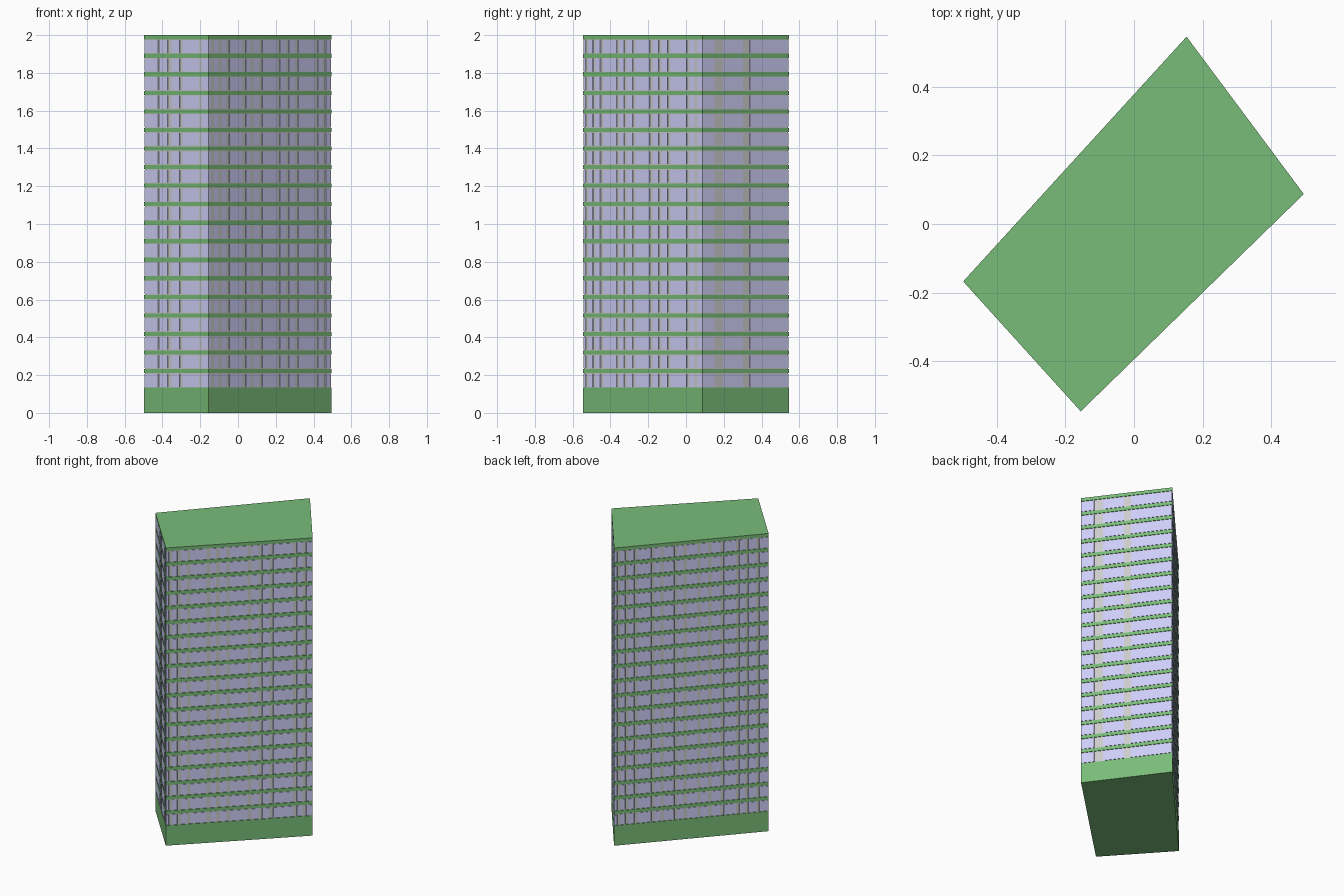
import bpy, bmesh
from mathutils import Vector

if "Cube" in bpy.data.objects:
    bpy.data.objects.remove(bpy.data.objects["Cube"])

FLOORS, PITCH, BASE, SLAB = 19, 0.0982, 0.135, 0.022
FIRST_TOP = 2.0 - (FLOORS - 1) * PITCH
# plan corners: west, south, east, north
PLAN = [Vector(p) for p in ((-0.497, -0.167), (-0.155, -0.545), (0.494, 0.087), (0.153, 0.545))]


def material(name, rgb):
    m = bpy.data.materials.new(name)
    m.diffuse_color = (*rgb, 1)
    m.use_nodes = True
    m.node_tree.nodes["Principled BSDF"].inputs["Base Color"].default_value = m.diffuse_color
    return m


GREEN = material("green", (0.19, 0.5, 0.19))
BLUE = material("window_blue", (0.62, 0.62, 0.95))


def inset(d):
    out = []
    for i, p in enumerate(PLAN):
        a = (PLAN[i - 1] - p).normalized()
        b = (PLAN[(i + 1) % 4] - p).normalized()
        s = abs(a.x * b.y - a.y * b.x)
        out.append(p + (a + b) * (d / s))
    return out


def add_prism(bm, pts, z0, z1):
    low = [bm.verts.new((p.x, p.y, z0)) for p in pts]
    high = [bm.verts.new((p.x, p.y, z1)) for p in pts]
    bm.faces.new(low[::-1])
    bm.faces.new(high)
    n = len(pts)
    for i in range(n):
        j = (i + 1) % n
        bm.faces.new((low[i], low[j], high[j], high[i]))


def make(name, prisms, mat=None, repeat=1):
    bm = bmesh.new()
    for p in prisms:
        add_prism(bm, *p)
    bmesh.ops.recalc_face_normals(bm, faces=bm.faces)
    me = bpy.data.meshes.new(name)
    bm.to_mesh(me)
    bm.free()
    ob = bpy.data.objects.new(name, me)
    bpy.context.collection.objects.link(ob)
    if mat:
        me.materials.append(mat)
    if repeat > 1:
        arr = ob.modifiers.new("storeys", 'ARRAY')
        arr.count = repeat
        arr.use_relative_offset = False
        arr.use_constant_offset = True
        arr.constant_offset_displace = (0, 0, PITCH)
    return ob


# podium, floor slabs and grey core
make("podium", [(PLAN, 0, BASE)], GREEN)
make("floor_slab", [(PLAN, FIRST_TOP - SLAB, FIRST_TOP)], GREEN, FLOORS)
make("wall_core", [(inset(0.004), BASE - 0.01, 1.99)])

# grey piers between windows, as (centre, width) fractions along each facade
PIERS = {
    "south_west": [(.23, .03), (.39, .06), (.57, .05), (.87, .04)],
    "south_east": [(t, .026) for t in (.03, .09, .155, .29, .355, .425, .57, .645, .72, .88, .945)],
    "north_east": [(.19, .10), (.51, .08)],
    "north_west": [(t, .022) for t in (.03, .08, .14, .25, .31, .40, .46, .55, .62, .70, .80, .86, .93)],
}

# bands of windows, one storey per facade, repeated upwards
outer, inner = inset(0.001), inset(0.007)
for i, (side, piers) in enumerate(PIERS.items()):
    j = (i + 1) % 4
    edges = [0] + [e for c, w in piers for e in (c - w / 2, c + w / 2)] + [1]
    panes = []
    for t0, t1 in zip(edges[::2], edges[1::2]):
        pts = [outer[i].lerp(outer[j], t0), outer[i].lerp(outer[j], t1),
               inner[i].lerp(inner[j], t1), inner[i].lerp(inner[j], t0)]
        panes.append((pts, FIRST_TOP - PITCH + 0.004, FIRST_TOP - SLAB - 0.004))
    make(side + "_windows", panes, BLUE, FLOORS)
